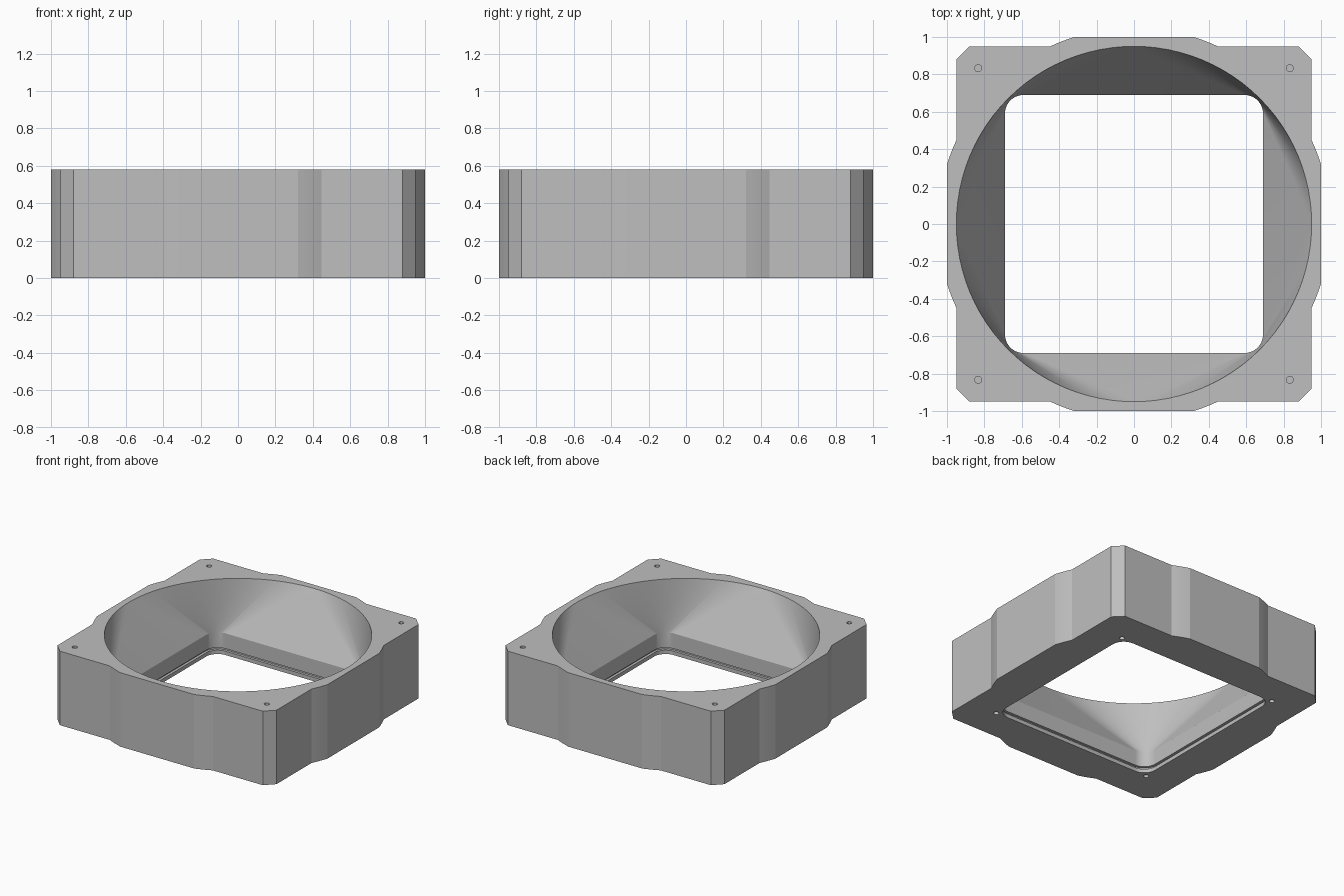
import bpy, bmesh
from math import sin, cos, pi, atan2, radians

cube = bpy.data.objects.get("Cube")
if cube:
    bpy.data.objects.remove(cube, do_unlink=True)

HEIGHT = 0.58
BAND_TOP = 0.17       # where the straight square throat becomes the funnel
STEPS = 24            # segments in each quarter turn
bm = bmesh.new()


def rounded_square(half, radius):
    """Outline with one arc in each corner."""
    pts = []
    for q in range(4):
        mid = pi / 4 + q * pi / 2
        sx, sy = (1 if cos(mid) > 0 else -1), (1 if sin(mid) > 0 else -1)
        for i in range(STEPS + 1):
            a = (q + i / STEPS) * pi / 2
            pts.append((sx * (half - radius) + radius * cos(a),
                        sy * (half - radius) + radius * sin(a)))
    return pts


def outer_outline():
    """Chamfered square with a bowed rib on each side."""
    bow, flat, rib, cut = 1.05, 0.95, 1.0, 0.88
    a0 = atan2((bow**2 - rib**2) ** 0.5, rib)
    a1 = atan2((bow**2 - flat**2) ** 0.5, flat)
    arc = [a0 + (a1 - a0) * i / 4 for i in range(5)]
    side = [(flat, -cut)]
    side += [(bow * cos(a), -bow * sin(a)) for a in reversed(arc)]
    side += [(bow * cos(a), bow * sin(a)) for a in arc]
    side.append((flat, cut))
    pts = []
    for _ in range(4):
        pts += side
        side = [(-y, x) for x, y in side]
    return pts


def circle(cx, cy, radius, count=16):
    return [(cx + radius * cos(2 * pi * i / count),
             cy + radius * sin(2 * pi * i / count)) for i in range(count)]


def ring(pts, z):
    return [bm.verts.new((x, y, z)) for x, y in pts]


def wall(lower, upper):
    n = len(lower)
    for i in range(n):
        j = (i + 1) % n
        bm.faces.new((lower[i], lower[j], upper[j], upper[i]))


def plate(loops):
    """Flat face between an outer loop and the openings in it."""
    edges = []
    for loop in loops:
        for i, v in enumerate(loop):
            w = loop[(i + 1) % len(loop)]
            edges.append(bm.edges.get((v, w)) or bm.edges.new((v, w)))
    bmesh.ops.triangle_fill(bm, use_beauty=True, use_dissolve=False, edges=edges)


def screw_holes(offset, z, floor_z):
    """Four blind holes; returns their rims."""
    rims = []
    for sx in (-1, 1):
        for sy in (-1, 1):
            pts = circle(sx * offset, sy * offset, 0.019)
            rim, floor = ring(pts, z), ring(pts, floor_z)
            wall(rim, floor)
            bm.faces.new(floor)
            rims.append(rim)
    return rims


# Outer wall
outline = outer_outline()
outer_low, outer_high = ring(outline, 0), ring(outline, HEIGHT)
wall(outer_low, outer_high)

# Throat: lip, shallow groove, straight band, then funnel to a round mouth
throat = rounded_square(0.69, 0.1)
groove = rounded_square(0.71, 0.12)
levels = [ring(throat, 0), ring(throat, 0.03), ring(groove, 0.03),
          ring(groove, 0.05), ring(throat, 0.05), ring(throat, BAND_TOP),
          ring(rounded_square(0.95, 0.95), HEIGHT)]
for low, high in zip(levels, levels[1:]):
    wall(low, high)

# The arcs of the round mouth share end points, so merge them
mouth = levels[-1]
bmesh.ops.remove_doubles(bm, verts=mouth, dist=0.0001)
mouth = [v for v in mouth if v.is_valid]

# Top and bottom faces with their screw holes
plate([outer_high, mouth] + screw_holes(0.833, HEIGHT, HEIGHT - 0.1))
plate([outer_low, levels[0]] + screw_holes(0.695, 0, 0.028))

bmesh.ops.recalc_face_normals(bm, faces=bm.faces)
mesh = bpy.data.meshes.new("duct_adapter")
bm.to_mesh(mesh)
bm.free()
body = bpy.data.objects.new("duct_adapter", mesh)
bpy.context.collection.objects.link(body)

# Plain grey plastic
grey = bpy.data.materials.new("grey_plastic")
grey.use_nodes = True
colour = (0.52, 0.52, 0.52, 1)
grey.diffuse_color = colour
grey.node_tree.nodes["Principled BSDF"].inputs["Base Color"].default_value = colour
mesh.materials.append(grey)

bpy.ops.object.select_all(action="DESELECT")
body.select_set(True)
bpy.context.view_layer.objects.active = body
bpy.ops.object.shade_smooth_by_angle(angle=radians(15))
